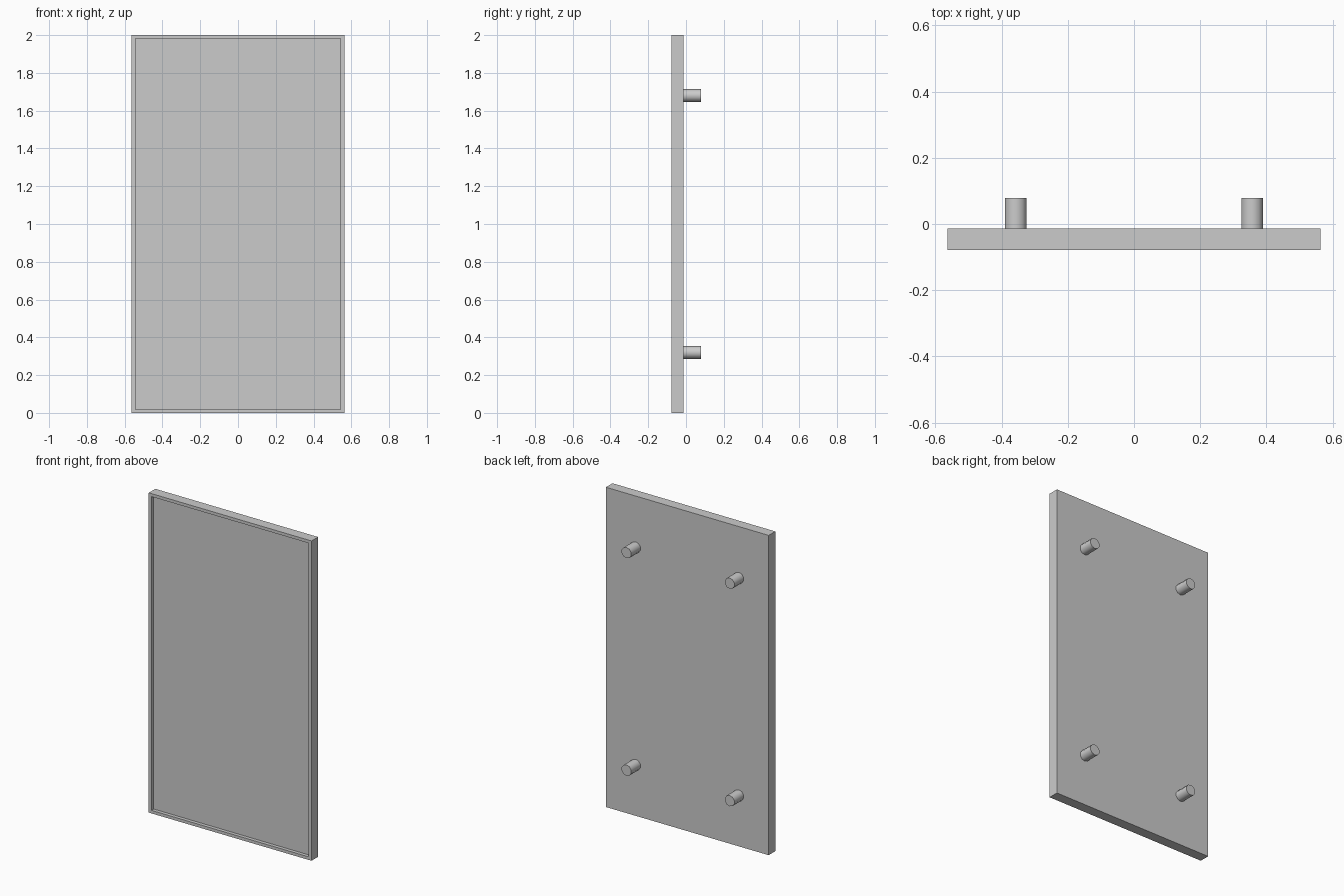
import bpy, bmesh, math

if "Cube" in bpy.data.objects:
    bpy.data.objects.remove(bpy.data.objects["Cube"])

W, H = 1.126, 2.0                 # panel size
FRONT, BACK, TIP = -0.078, -0.013, 0.079
RIM, RECESS = 0.027, 0.022
PEG_X, PEG_Z, PEG_R = 0.357, 0.68, 0.034


def to_object(name, bm):
    mesh = bpy.data.meshes.new(name)
    bm.to_mesh(mesh)
    bm.free()
    obj = bpy.data.objects.new(name, mesh)
    bpy.context.collection.objects.link(obj)
    return obj


# Panel with a shallow recess framed by a thin rim
bm = bmesh.new()
bmesh.ops.create_cube(bm, size=1)
bmesh.ops.scale(bm, vec=(W, BACK - FRONT, H), verts=bm.verts)
bmesh.ops.translate(bm, vec=(0, (FRONT + BACK) / 2, H / 2), verts=bm.verts)
bm.normal_update()
front = next(f for f in bm.faces if f.normal.y < -0.9)
bmesh.ops.inset_region(bm, faces=[front], thickness=RIM)
walls = bmesh.ops.extrude_discrete_faces(bm, faces=[front])
recess = walls["faces"][0]
bmesh.ops.translate(bm, vec=(0, RECESS, 0), verts=recess.verts)
bmesh.ops.recalc_face_normals(bm, faces=bm.faces)
to_object("framed_panel", bm)

# Four stand-off pegs on the back
for side, sx in (("left", -1), ("right", 1)):
    for level, sz in (("lower", -1), ("upper", 1)):
        bpy.ops.mesh.primitive_cylinder_add(
            vertices=10, radius=PEG_R, depth=TIP - BACK,
            location=(sx * PEG_X, (TIP + BACK) / 2, H / 2 + sz * PEG_Z),
            rotation=(math.pi / 2, 0, 0))
        peg = bpy.context.object
        peg.name = f"peg_{level}_{side}"
        bpy.ops.object.shade_smooth_by_angle(angle=math.radians(40))
